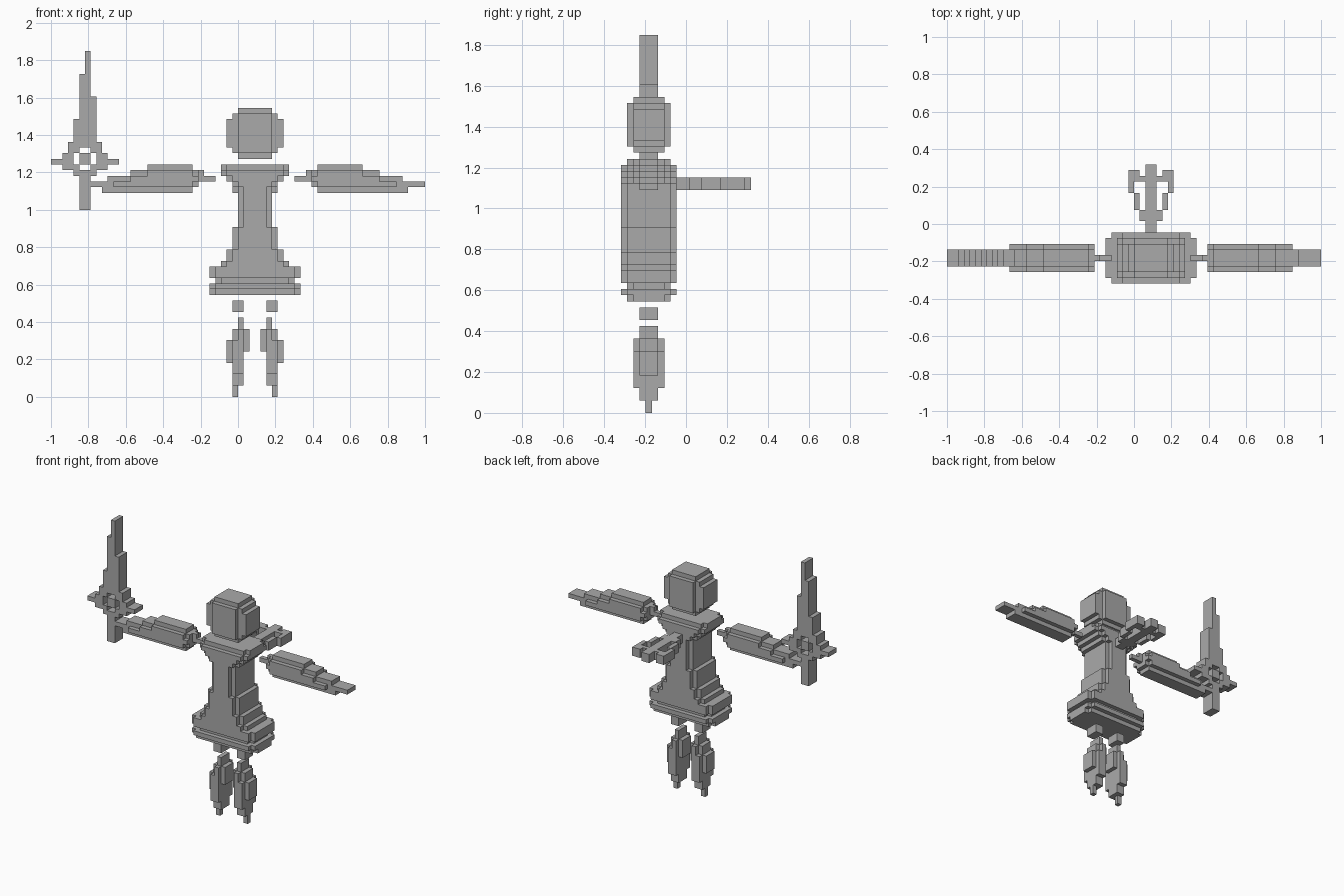
import bpy, bmesh, math
from mathutils import Vector

if "Cube" in bpy.data.objects:
    bpy.data.objects.remove(bpy.data.objects["Cube"])

V = 2 / 66                      # size of one block
ORIGIN = Vector((-1, -10.5 * V, 0))
MID = 36                        # body mirror line in blocks

grey = bpy.data.materials.new("plain grey")
grey.diffuse_color = (0.4, 0.4, 0.4, 1)
grey.use_nodes = True
grey.node_tree.nodes["Principled BSDF"].inputs["Base Color"].default_value = grey.diffuse_color

DIRS = [Vector(d) for d in ((1, 0, 0), (-1, 0, 0), (0, 1, 0), (0, -1, 0), (0, 0, 1), (0, 0, -1))]


def mirror(boxes):
    return [(2 * MID - b, 2 * MID - a, *rest) for a, b, *rest in boxes]


def rounded(x0, x1, y0, y1, z0, z1):
    """Slab whose four upright edges are cut back by one block."""
    return [(x0, x1, y0 + 1, y1 - 1, z0, z1), (x0 + 1, x1 - 1, y0, y1, z0, z1)]


def build(name, boxes):
    """Join block boxes (x0, x1, y0, y1, z0, z1) into one outer skin."""
    cells = {(x, y, z) for a, b, c, d, e, f in boxes
             for x in range(a, b) for y in range(c, d) for z in range(e, f)}
    bm = bmesh.new()
    verts = {}
    for cell in cells:
        centre = Vector(cell) + Vector((0.5, 0.5, 0.5))
        for n in DIRS:
            if tuple(int(q) for q in Vector(cell) + n) in cells:
                continue
            u = Vector((n.y, n.z, n.x))
            w = n.cross(u)
            ring = []
            for s, t in ((-1, -1), (1, -1), (1, 1), (-1, 1)):
                p = centre + (n + u * s + w * t) * 0.5
                key = tuple(round(q) for q in p)
                if key not in verts:
                    verts[key] = bm.verts.new(ORIGIN + Vector(key) * V)
                ring.append(verts[key])
            bm.faces.new(ring)
    bmesh.ops.dissolve_limit(bm, angle_limit=math.radians(1), verts=bm.verts, edges=bm.edges)
    mesh = bpy.data.meshes.new(name)
    bm.to_mesh(mesh)
    bm.free()
    mesh.materials.append(grey)
    bpy.context.collection.objects.link(bpy.data.objects.new(name, mesh))


# Head
build("head", [(33, 39, 2, 7, 42, 51), (32, 40, 2, 7, 43, 50),
               (33, 39, 1, 8, 43, 50), (31, 41, 2, 7, 44, 49)])

# Torso and skirt: half width, bottom, top of each layer
body = []
for half, z0, z1 in ((6, 39, 40), (5, 38, 39), (4, 37, 38), (3, 30, 37), (4, 26, 30),
                     (5, 24, 26), (6, 23, 24), (8, 21, 23), (8, 19, 20)):
    body += rounded(MID - half, MID + half, 0, 9, z0, z1)
for half, z0, z1 in ((6, 40, 41), (7, 20, 21), (8, 18, 19)):
    body += rounded(MID - half, MID + half, 1, 8, z0, z1)
build("torso_and_skirt", body)

# Arms
arm = [(43, 46, 4, 5, 38, 39), (45, 47, 4, 5, 38, 40), (46, 47, 2, 7, 38, 39),
       (46, 47, 3, 6, 37, 40), (47, 55, 3, 6, 36, 41), (47, 58, 3, 6, 36, 40),
       (47, 62, 3, 6, 36, 39), (47, 63, 3, 6, 36, 38), (60, 66, 3, 6, 37, 38),
       (47, 55, 2, 7, 37, 40), (47, 58, 2, 7, 37, 39), (47, 61, 2, 7, 37, 38)]
build("left_arm", arm)
build("right_arm", mirror(arm))

# Thighs and lower legs
thigh = [(32, 34, 3, 6, 15, 17)]
leg = [(33, 34, 3, 6, 10, 14), (32, 35, 3, 6, 8, 12), (33, 34, 2, 7, 4, 12),
       (32, 34, 2, 7, 4, 10), (31, 32, 3, 6, 6, 10), (32, 34, 3, 6, 2, 8),
       (32, 33, 4, 5, 0, 2)]
build("right_thigh", thigh)
build("left_thigh", mirror(thigh))
build("right_leg", leg)
build("left_leg", mirror(leg))

# Back ornament: central stem with two hooked side loops
loop = [(32, 34, 18, 20, 36, 38), (32, 33, 16, 18, 36, 38),
        (33, 34, 13, 16, 36, 38), (34, 36, 11, 13, 36, 38), (34, 36, 18, 19, 36, 38)]
build("back_ornament", [(35, 37, 9, 21, 36, 38)] + loop + mirror(loop))

# Sword: x range and z range of each row, three blocks thick
rows = [(6, 7, 57, 61), (5, 7, 53, 57), (5, 8, 49, 53), (4, 8, 45, 49), (3, 9, 44, 45),
        (3, 5, 43, 44), (7, 9, 43, 44), (5, 7, 41, 43), (2, 4, 42, 43), (8, 10, 42, 43),
        (0, 4, 41, 42), (8, 12, 41, 42), (2, 5, 40, 41), (7, 10, 40, 41),
        (4, 8, 39, 40), (5, 7, 33, 39)]
build("sword", [(a, b, 3, 6, c, d) for a, b, c, d in rows])
